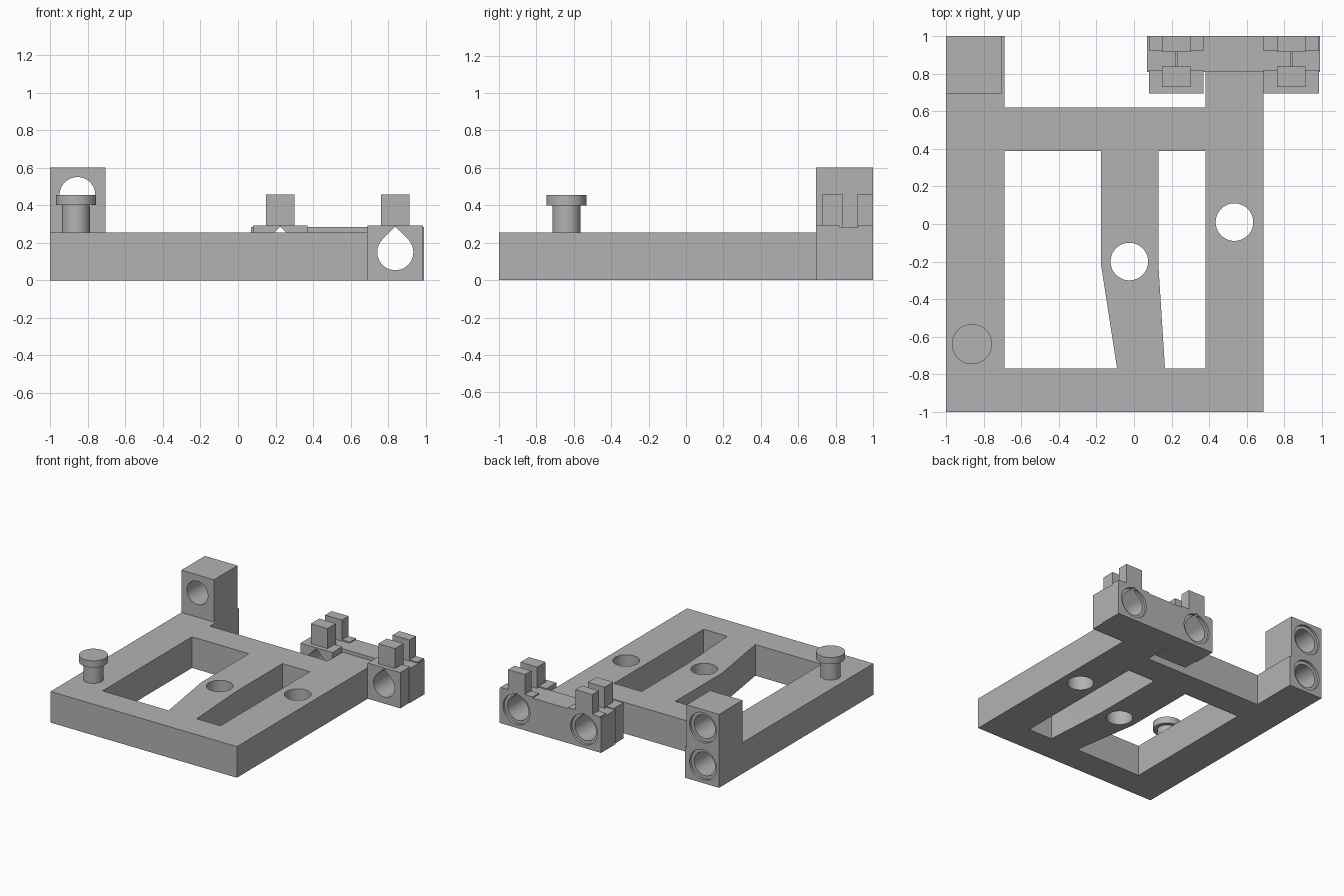
import bpy
import bmesh
from math import sin, cos, pi, radians

cube = bpy.data.objects.get("Cube")
if cube:
    bpy.data.objects.remove(cube, do_unlink=True)

grey = bpy.data.materials.new("plain grey")
grey.use_nodes = True
grey.diffuse_color = (0.45, 0.45, 0.45, 1)
grey.node_tree.nodes["Principled BSDF"].inputs["Base Color"].default_value = (0.45, 0.45, 0.45, 1)


def prism(name, outline, low, high, axis="z"):
    """Extrude a flat outline along z (points x, y) or along y (points x, z)."""
    place = (lambda a, b: (a, b, low)) if axis == "z" else (lambda a, b: (a, low, b))
    bm = bmesh.new()
    face = bm.faces.new([bm.verts.new(place(a, b)) for a, b in outline])
    grown = bmesh.ops.extrude_face_region(bm, geom=[face])["geom"]
    move = (0, 0, high - low) if axis == "z" else (0, high - low, 0)
    bmesh.ops.translate(bm, vec=move, verts=[g for g in grown if isinstance(g, bmesh.types.BMVert)])
    bmesh.ops.recalc_face_normals(bm, faces=bm.faces)
    mesh = bpy.data.meshes.new(name)
    bm.to_mesh(mesh)
    bm.free()
    mesh.materials.append(grey)
    obj = bpy.data.objects.new(name, mesh)
    bpy.context.collection.objects.link(obj)
    return obj


def box(name, x0, x1, y0, y1, z0, z1):
    return prism(name, [(x0, y0), (x1, y0), (x1, y1), (x0, y1)], z0, z1)


def circle(a, b, r, n=64):
    return [(a + r * cos(2 * pi * i / n), b + r * sin(2 * pi * i / n)) for i in range(n)]


def teardrop(a, b, r, n=48):
    """Circle whose top quarter is replaced by a pointed roof."""
    arc = [radians(135 + 270 * i / n) for i in range(n + 1)]
    return [(a + r * cos(t), b + r * sin(t)) for t in arc] + [(a, b + r * 2 ** 0.5)]


def combine(target, tool, operation="DIFFERENCE"):
    """Apply a boolean and throw the tool away."""
    mod = target.modifiers.new("cut", "BOOLEAN")
    mod.solver = "EXACT"
    mod.operation = operation
    mod.object = tool
    bpy.ops.object.select_all(action="DESELECT")
    bpy.context.view_layer.objects.active = target
    target.select_set(True)
    bpy.ops.object.modifier_apply(modifier=mod.name)
    bpy.data.objects.remove(tool, do_unlink=True)


def bore(target, outline, x, z, start):
    """Hole running to the back face, with a shallow round counterbore there."""
    combine(target, prism("bore_cutter", outline, start, 1.1, "y"))
    combine(target, prism("recess_cutter", circle(x, z, 0.122), 0.98, 1.1, "y"))


# Flat base frame with two windows and two round holes
TOP = 0.255
frame = prism("base_frame", [
    (-1, -1), (0.69, -1), (0.69, 0.81), (0.38, 0.81), (0.38, 0.62), (-0.69, 0.62),
    (-0.69, 1), (-0.705, 1), (-0.705, 0.695), (-1, 0.695)], 0, TOP)
windows = [
    [(-0.69, -0.77), (-0.09, -0.77), (-0.175, -0.22), (-0.175, 0.39), (-0.69, 0.39)],
    [(0.165, -0.77), (0.38, -0.77), (0.38, 0.39), (0.13, 0.39), (0.13, -0.22)],
]
for outline in windows + [circle(-0.025, -0.2, 0.1), circle(0.535, 0.01, 0.1)]:
    combine(frame, prism("window_cutter", outline, -0.1, 0.4))

# Mushroom peg
peg = prism("peg_shaft", circle(-0.863, -0.64, 0.075), TOP, 0.4)
cap = prism("peg_cap", circle(-0.863, -0.64, 0.107), 0.4, 0.455)

# Tall rod holder: upper hole goes through, lower one is blind
tower = box("rod_tower", -1, -0.705, 0.695, 1, 0, 0.602)
bore(tower, circle(-0.855, 0.455, 0.095), -0.855, 0.455, 0.5)
bore(tower, circle(-0.855, 0.15, 0.095), -0.855, 0.15, 0.71)

# Rod clamp block with front lugs, raised pads and two teardrop bores
clamp = box("clamp_block", 0.07, 0.99, 0.81, 1, 0, 0.283)
lugs = [(0.08, 0.37), (0.69, 0.985)]
for x0, x1 in lugs:
    combine(clamp, box("lug", x0, x1, 0.695, 0.82, 0, 0.293), "UNION")
    combine(clamp, box("pad", x0, x1, 0.92, 1, 0.2, 0.293), "UNION")
for x0, x1 in lugs:
    mid = (x0 + x1) / 2
    bore(clamp, teardrop(mid, 0.15, 0.096), mid, 0.15, 0.6)

# Paired teeth above each bore
teeth = []
for side, (x0, x1) in zip(("left_end", "right_end"), lugs):
    mid = (x0 + x1) / 2
    for row, y0, y1 in (("front", 0.73, 0.84), ("back", 0.915, 1)):
        teeth.append(box(f"{row}_tooth_{side}", mid - 0.076, mid + 0.076, y0, y1, 0.283, 0.457))

# Smooth the round walls, keep edges sharp
bpy.ops.object.select_all(action="DESELECT")
for obj in [frame, peg, cap, tower, clamp] + teeth:
    obj.select_set(True)
    bpy.context.view_layer.objects.active = obj
bpy.ops.object.shade_smooth_by_angle(angle=radians(30))
